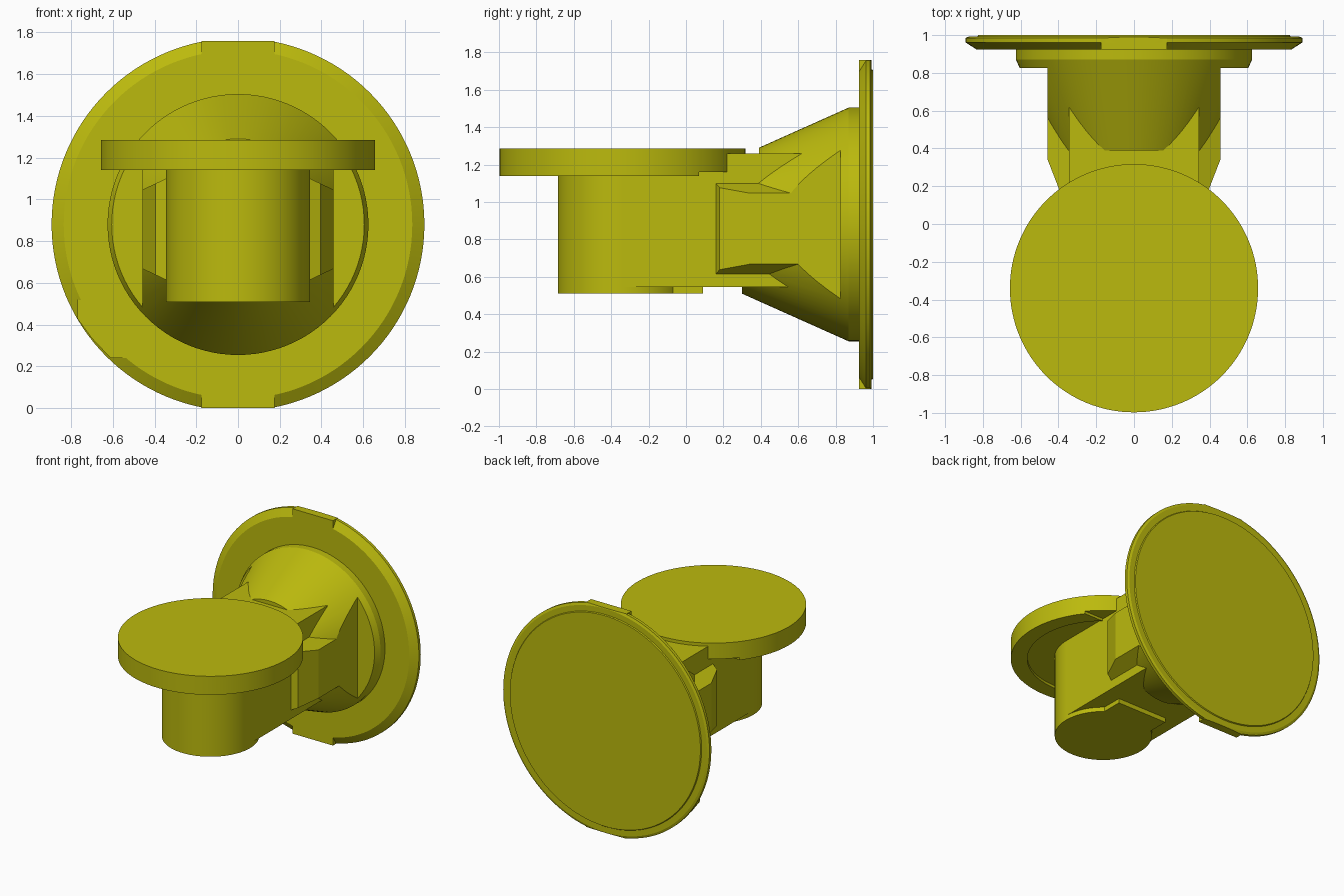
import bpy, bmesh, math
from mathutils import Vector

cube = bpy.data.objects.get("Cube")
if cube:
    bpy.data.objects.remove(cube, do_unlink=True)

olive = bpy.data.materials.new("olive_yellow")
olive.use_nodes = True
COLOUR = (0.50, 0.49, 0.004, 1)
olive.diffuse_color = COLOUR
olive.node_tree.nodes["Principled BSDF"].inputs["Base Color"].default_value = COLOUR

ZC = 0.88      # height of the horizontal axis
YC = -0.34     # depth of the vertical axis
ARM = 0.345    # half width of the arm and radius of the post
SIDE = 0.457   # half width across the shoulders


def finish(name, bm):
    bmesh.ops.recalc_face_normals(bm, faces=bm.faces[:])
    mesh = bpy.data.meshes.new(name)
    bm.to_mesh(mesh)
    bm.free()
    mesh.materials.append(olive)
    ob = bpy.data.objects.new(name, mesh)
    bpy.context.collection.objects.link(ob)
    bpy.ops.object.select_all(action='DESELECT')
    ob.select_set(True)
    bpy.context.view_layer.objects.active = ob
    bpy.ops.object.shade_smooth_by_angle(angle=math.radians(20))
    return ob


def lathe(name, profile, axis, closed=False, clips=(), n=96):
    """Revolve (radius, position) pairs; clips are (point, normal) pairs cut away."""
    bm = bmesh.new()
    rings = []
    for r, h in profile:
        ring = []
        for i in range(n):
            a = 2 * math.pi * i / n
            u, v = r * math.cos(a), r * math.sin(a)
            ring.append(bm.verts.new((u, h, ZC + v) if axis == 'Y' else (u, YC + v, h)))
        rings.append(ring)
    pairs = list(zip(rings, rings[1:]))
    if closed:
        pairs.append((rings[-1], rings[0]))
    else:
        bm.faces.new(rings[0])
        bm.faces.new(rings[-1])
    for a, b in pairs:
        for i in range(n):
            j = (i + 1) % n
            bm.faces.new((a[i], a[j], b[j], b[i]))
    for point, normal in clips:
        geom = bm.verts[:] + bm.edges[:] + bm.faces[:]
        cut = bmesh.ops.bisect_plane(bm, geom=geom, plane_co=Vector(point),
                                     plane_no=Vector(normal), clear_outer=True)
        edges = [e for e in cut["geom_cut"] if isinstance(e, bmesh.types.BMEdge)]
        bmesh.ops.edgenet_fill(bm, edges=edges)
    return finish(name, bm)


def prism(name, bottom, top):
    """Join two matching outlines into a solid."""
    bm = bmesh.new()
    a = [bm.verts.new(p) for p in bottom]
    b = [bm.verts.new(p) for p in top]
    bm.faces.new(a)
    bm.faces.new(b)
    for i in range(len(a)):
        j = (i + 1) % len(a)
        bm.faces.new((a[i], a[j], b[j], b[i]))
    return finish(name, bm)


def box(name, half, y0, y1, z0, z1):
    plan = [(-half, y0), (half, y0), (half, y1), (-half, y1)]
    return prism(name, [(x, y, z0) for x, y in plan], [(x, y, z1) for x, y in plan])


# Round back plate with chamfered front edge, trimmed flat at top and bottom
flats = [((0, 0, 0), (0, 0, -1)), ((0, 0, 2 * ZC), (0, 0, 1))]
lathe("back_plate", [(0.835, 0.925), (0.893, 0.962), (0.893, 0.985), (0.875, 0.992),
                     (0.83, 0.992), (0.825, 1.0)], 'Y', clips=flats, n=128)

# Full thickness tabs on the plate rim
box("rim_tabs", 0.175, 0.925, 0.985, 0, 2 * ZC)
tab = [(-0.77, 0.52), (-0.77, 0.43), (-0.70, 0.335), (-0.61, 0.24), (-0.54, 0.24), (-0.4, 0.5)]
prism("key_tab", [(x, 0.925, z) for x, z in tab], [(x, 0.97, z) for x, z in tab])

# Conical bell: full round base, then a body with flat sides


def bell_radius(y):
    return 0.625 - 0.447 * (0.87 - y)


lathe("bell_base", [(bell_radius(0.825), 0.825), (0.625, 0.87), (0.625, 0.93)], 'Y')
sides = [((s * SIDE, 0, 0), (s, 0, 0)) for s in (-1, 1)]
lathe("bell_body", [(bell_radius(y), y) for y in (0.39, 0.826)], 'Y', clips=sides)
lathe("bell_lower_lip", [(bell_radius(y), y) for y in (0.3, 0.395)], 'Y',
      clips=[((0, 0, ZC), (0, 0, 1))])

# Arm joining the post to the bell
box("arm", ARM, YC, 0.78, 0.545, 1.26)

# Sloped shoulders on both sides of the arm
plan = [(0.2, 0.16), (ARM, 0.16), (0.395, 0.18), (SIDE, 0.34), (SIDE, 0.7), (0.2, 0.7)]
for side, label in ((1, "left"), (-1, "right")):
    low, high = [], []
    for x, y in plan:
        drop = (x - ARM) * 0.47
        low.append((side * x, y, 0.615 - drop * -1))
        high.append((side * x, y, 1.10 - drop))
    prism(label + "_shoulder", low, high)

# Upright post with the pad beneath it
lathe("post", [(ARM, 0.51), (ARM, 1.2)], 'Z')
box("post_pad", 0.215, YC, 0.09, 0.51, 0.6)

# Round cap with an open rim under its edge
lathe("cap", [(0.657, 1.16), (0.657, 1.285)], 'Z', n=128)
lathe("cap_rim", [(0.54, 1.14), (0.657, 1.14), (0.657, 1.161), (0.54, 1.161)], 'Z',
      closed=True, clips=[((0, 0.07, 0), (0, 1, 0))], n=128)
